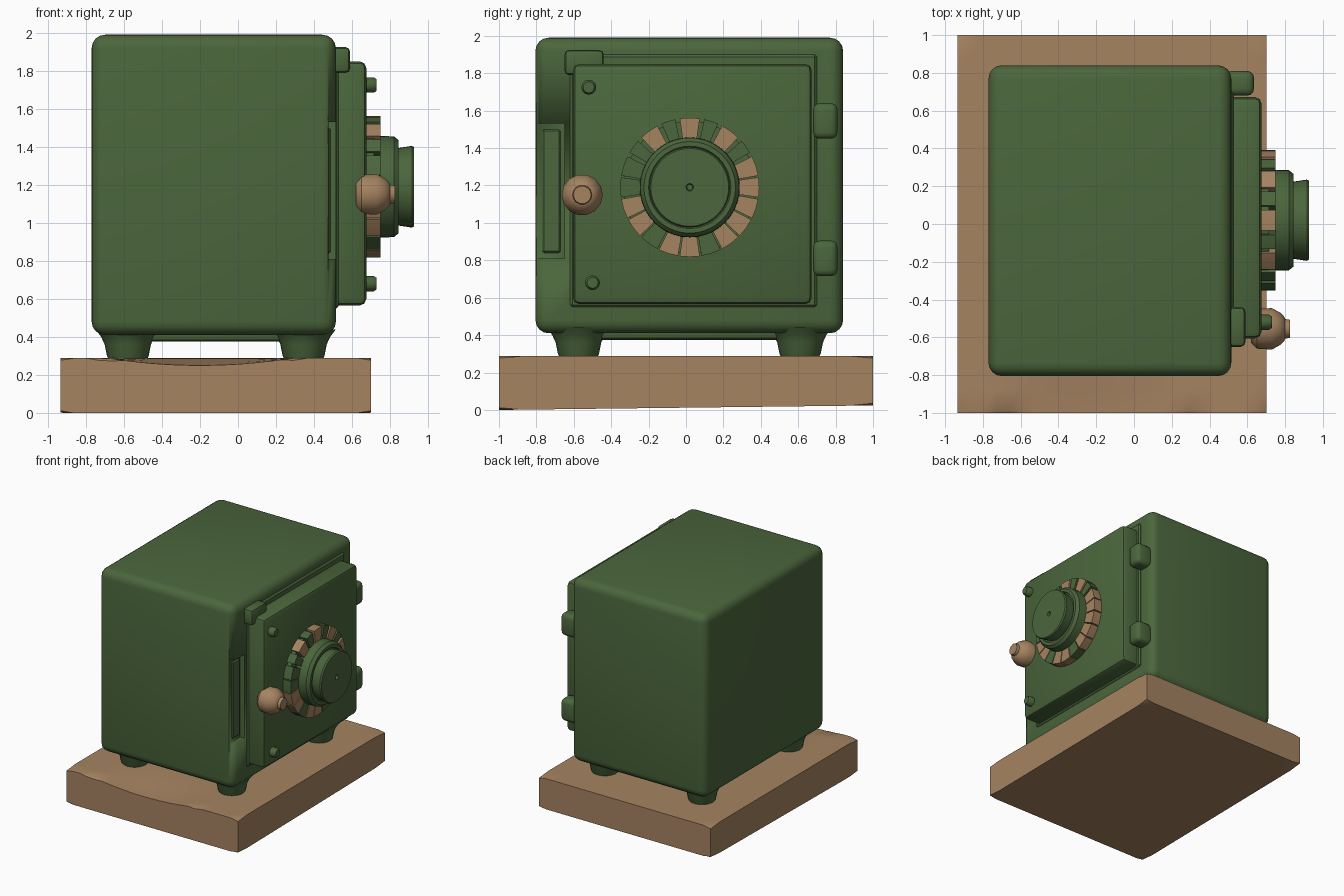
import bpy, bmesh, math

old = bpy.data.objects.get("Cube")
if old:
    bpy.data.objects.remove(old, do_unlink=True)


def material(name, rgb):
    m = bpy.data.materials.new(name)
    m.use_nodes = True
    m.diffuse_color = (*rgb, 1)
    m.node_tree.nodes["Principled BSDF"].inputs["Base Color"].default_value = (*rgb, 1)
    return m


green = material("dark green paint", (0.07, 0.133, 0.045))
tan = material("tan wood", (0.376, 0.227, 0.119))


def finish(name, bm, mat, angle=35):
    bmesh.ops.recalc_face_normals(bm, faces=bm.faces)
    me = bpy.data.meshes.new(name)
    bm.to_mesh(me)
    bm.free()
    ob = bpy.data.objects.new(name, me)
    bpy.context.collection.objects.link(ob)
    me.materials.append(mat)
    bpy.ops.object.select_all(action='DESELECT')
    ob.select_set(True)
    bpy.context.view_layer.objects.active = ob
    bpy.ops.object.shade_smooth_by_angle(angle=math.radians(angle))
    return ob


def box(name, x, y, z, mat=green, bevel=0.02, segs=2):
    """Rounded box from its three (low, high) ranges."""
    bm = bmesh.new()
    bmesh.ops.create_cube(bm, size=1)
    for v in bm.verts:
        v.co = [(lo + hi) / 2 + c * (hi - lo) for c, (lo, hi) in zip(v.co, (x, y, z))]
    if bevel:
        bmesh.ops.bevel(bm, geom=bm.edges[:], offset=bevel, segments=segs,
                        profile=0.5, affect='EDGES')
    return finish(name, bm, mat)


def lathe(name, profile, place, mat=green, sides=32, axis='X'):
    """Turn (distance, radius) pairs around the X or Z axis."""
    bm = bmesh.new()
    rings = []
    for d, r in profile:
        ring = []
        for i in range(sides):
            a = math.tau * i / sides
            c, s = r * math.cos(a), r * math.sin(a)
            p = (d, c, s) if axis == 'X' else (c, s, d)
            ring.append(bm.verts.new([u + v for u, v in zip(p, place)]))
        rings.append(ring)
    for a, b in zip(rings, rings[1:]):
        for i in range(sides):
            j = (i + 1) % sides
            bm.faces.new((a[i], a[j], b[j], b[i]))
    bm.faces.new(rings[0])
    bm.faces.new(rings[-1])
    return finish(name, bm, mat)


# wooden base with a worn dip along its front top edge
bm = bmesh.new()
bmesh.ops.create_grid(bm, x_segments=24, y_segments=16, size=1)
out = bmesh.ops.extrude_face_region(bm, geom=bm.faces[:])
top = [g for g in out["geom"] if isinstance(g, bmesh.types.BMVert)]
for v in top:
    v.co.z = 1
for v in bm.verts:
    x, y = -0.117 + 0.818 * v.co.x, v.co.y
    if v.co.z > 0.5:
        dip = max(0, 1 - ((x + 0.2) / 0.48) ** 2) * max(0, (-y - 0.6) / 0.4)
        z = 0.288 - 0.038 * dip
    else:
        z = 0.012 + 0.012 * y
    v.co = (x, y, z)
rim = [e for e in bm.edges if e.calc_face_angle(0) > 1]
bmesh.ops.bevel(bm, geom=rim, offset=0.012, segments=1, affect='EDGES')
finish("wooden_base", bm, tan, 40)

# safe body with a shallow recess beside the door
body = box("safe_body", (-0.77, 0.515), (-0.805, 0.84), (0.41, 1.99), bevel=0.07, segs=4)
cutter = box("recess_cutter", (0.475, 0.7), (-0.95, -0.65), (0.81, 1.53), bevel=0)
cutter.hide_render = True
cut = body.modifiers.new("recess", 'BOOLEAN')
cut.operation = 'DIFFERENCE'
cut.object = cutter
cut.solver = 'EXACT'
bpy.context.view_layer.objects.active = body
bpy.ops.object.modifier_apply(modifier=cut.name)
bpy.data.objects.remove(cutter, do_unlink=True)
box("recess_panel", (0.44, 0.49), (-0.77, -0.67), (0.84, 1.5), bevel=0.01, segs=1)
box("underside_panel", (-0.62, 0.4), (-0.62, 0.66), (0.375, 0.45), bevel=0.03)

# feet
for side, x in (("left", 0.345), ("right", -0.58)):
    for end, y in (("front", -0.575), ("back", 0.61)):
        lathe(f"{end}_{side}_foot",
              [(0.28, 0.1), (0.3, 0.11), (0.36, 0.122), (0.4, 0.14), (0.44, 0.17)],
              (x, y, 0), sides=20, axis='Z')

# door, its frame and fittings
box("door_frame", (0.45, 0.53), (-0.62, 0.7), (0.55, 1.9), bevel=0.012, segs=1)
box("door", (0.45, 0.675), (-0.605, 0.672), (0.565, 1.85), bevel=0.035, segs=2)
box("top_latch", (0.45, 0.59), (-0.65, -0.44), (1.79, 1.925), bevel=0.025)
for name, z in (("upper_hinge", 1.545), ("lower_hinge", 0.81)):
    box(name, (0.48, 0.635), (0.68, 0.81), (z - 0.095, z + 0.095), bevel=0.035, segs=3)
for name, y, z in (("upper_rivet", -0.52, 1.725), ("lower_rivet", -0.5, 0.68)):
    lathe(name, [(0.64, 0.04), (0.715, 0.04), (0.73, 0.03)], (0, y, z), sides=12)

# door handle knob
lathe("handle_knob", [(0.62, 0.075), (0.65, 0.105), (0.73, 0.11), (0.775, 0.085),
                      (0.795, 0.065), (0.8, 0.052), (0.825, 0.048)],
      (0, -0.555, 1.15), tan, sides=14)

# dial: backing plate, collar and turning knob with a centre dimple
DIAL = (0, 0.02, 1.19)
lathe("dial_backing", [(0.64, 0.355), (0.715, 0.355)], DIAL, sides=40)
lathe("dial_collar", [(0.66, 0.27), (0.82, 0.265), (0.845, 0.245), (0.845, 0.22),
                      (0.835, 0.215)], DIAL, sides=40)
lathe("dial_knob", [(0.8, 0.2), (0.85, 0.205), (0.915, 0.215), (0.927, 0.208),
                    (0.927, 0.02), (0.905, 0.015)], DIAL, sides=40)

# ring of painted blocks around the dial, t for tan and g for green
for n, code in enumerate("ttgtgtgtgggttgttgttt"):
    middle = math.radians(18 * n)
    half = math.radians(6 if code == "g" and n < 9 else 8.3)
    bm = bmesh.new()
    loop = []
    for r, direction in ((0.255, 1), (0.372, -1)):
        for k in (-1, 0, 1):
            a = middle + direction * k * half
            loop.append(bm.verts.new((0.66, DIAL[1] + r * math.cos(a),
                                      DIAL[2] + r * math.sin(a))))
    face = bm.faces.new(loop)
    ext = bmesh.ops.extrude_face_region(bm, geom=[face])
    for g in ext["geom"]:
        if isinstance(g, bmesh.types.BMVert):
            g.co.x = 0.75
    finish(f"dial_block_{n + 1}", bm, tan if code == "t" else green, 30)
